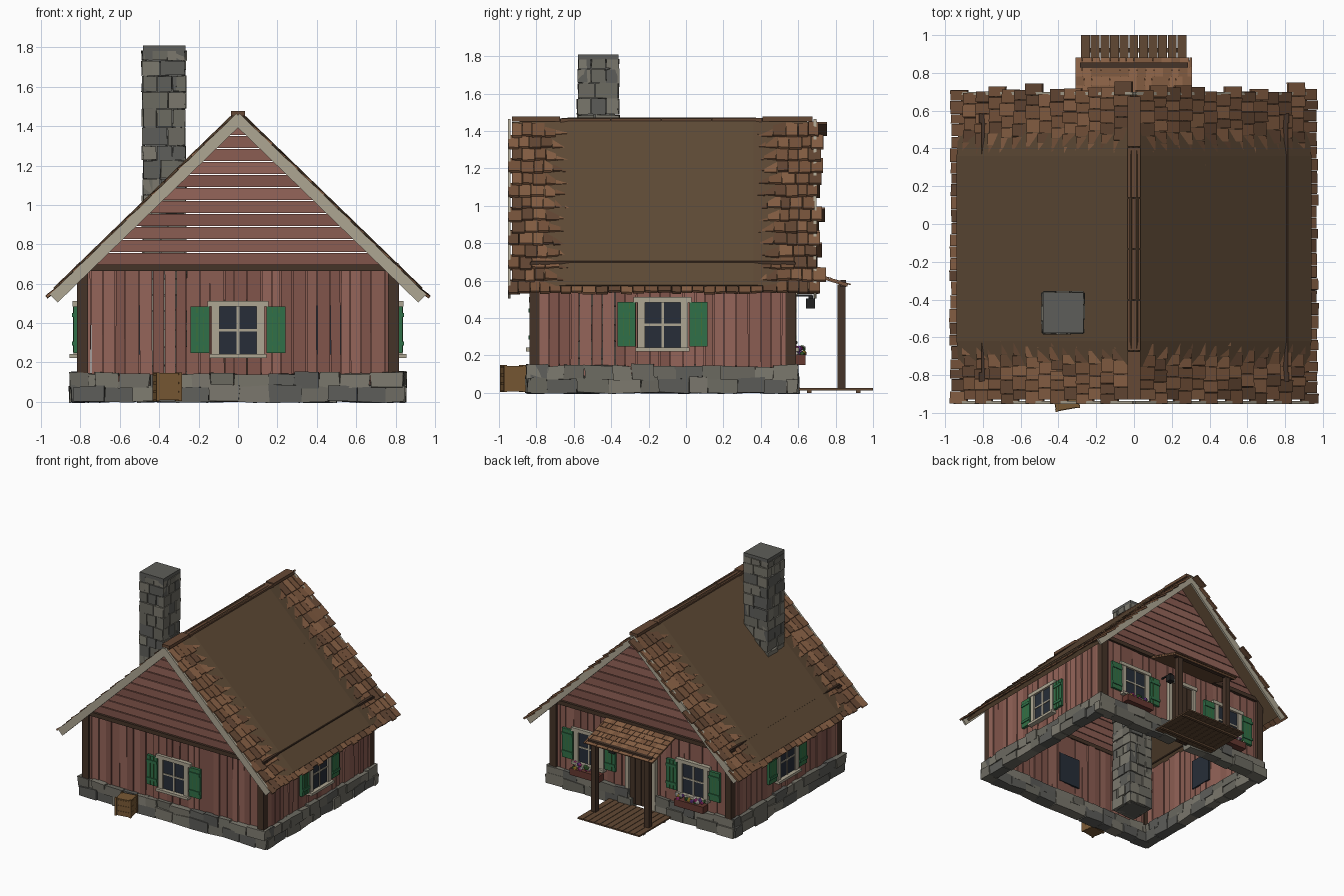
import bpy, bmesh, random
from math import atan2, pi, radians
from mathutils import Matrix, Vector, Euler

if "Cube" in bpy.data.objects:
    bpy.data.objects.remove(bpy.data.objects["Cube"])

random.seed(7)
R = random.uniform
MATS = {}


def mat(name, col):
    m = bpy.data.materials.new(name)
    m.diffuse_color = (*col, 1)
    m.use_nodes = True
    m.node_tree.nodes["Principled BSDF"].inputs["Base Color"].default_value = m.diffuse_color
    MATS[name] = m


for n, c in {
    'red_a': (.26, .11, .085), 'red_b': (.22, .09, .07), 'red_c': (.30, .13, .10),
    'stone_a': (.15, .145, .12), 'stone_b': (.11, .11, .10), 'stone_c': (.20, .19, .155),
    'roof': (.115, .07, .037), 'shingle_a': (.25, .12, .06), 'shingle_b': (.19, .09, .045),
    'shingle_c': (.13, .065, .035), 'cream': (.42, .38, .29), 'green': (.03, .16, .065),
    'glass': (.02, .027, .04), 'dark_wood': (.06, .033, .021), 'deck': (.12, .065, .033),
    'crate': (.19, .10, .035), 'planter': (.13, .04, .03), 'iron': (.015, .015, .015),
    'pink': (.6, .05, .3), 'white': (.75, .7, .65), 'violet': (.2, .06, .4),
    'yellow': (.7, .45, .05), 'leaf': (.05, .16, .04)}.items():
    mat(n, c)
REDS, STONES = ['red_a', 'red_b', 'red_c'], ['stone_a', 'stone_b', 'stone_c']
SHINGLES = ['shingle_a', 'shingle_b', 'shingle_c']


class Part:
    """Collects boxes and blobs into one named object."""
    def __init__(self, name, frame=Matrix()):
        self.name, self.frame, self.bm, self.mats = name, frame, bmesh.new(), []

    def paint(self, verts, m):
        if m not in self.mats:
            self.mats.append(m)
        for f in {f for v in verts for f in v.link_faces}:
            f.material_index = self.mats.index(m)

    def box(self, x, y, z, m, rot=(0, 0, 0), jit=0):
        """Box from (min, max) ranges, with optional rotation and corner jitter."""
        c = Vector(((x[0]+x[1])/2, (y[0]+y[1])/2, (z[0]+z[1])/2))
        s = Matrix.Diagonal((x[1]-x[0], y[1]-y[0], z[1]-z[0], 1))
        t = self.frame @ Matrix.Translation(c) @ Euler(rot).to_matrix().to_4x4() @ s
        vs = bmesh.ops.create_cube(self.bm, size=1, matrix=t)['verts']
        for v in vs:
            v.co += Vector((R(-jit, jit), R(-jit, jit), R(-jit, jit)))
        self.paint(vs, m)

    def blob(self, c, r, m):
        t = self.frame @ Matrix.Translation(c)
        self.paint(bmesh.ops.create_icosphere(self.bm, subdivisions=1, radius=r, matrix=t)['verts'], m)

    def done(self):
        bmesh.ops.recalc_face_normals(self.bm, faces=self.bm.faces)
        me = bpy.data.meshes.new(self.name)
        self.bm.to_mesh(me)
        self.bm.free()
        for m in self.mats:
            me.materials.append(MATS[m])
        ob = bpy.data.objects.new(self.name, me)
        bpy.context.collection.objects.link(ob)


def place(x, y, deg):
    return Matrix.Translation((x, y, 0)) @ Matrix.Rotation(radians(deg), 4, 'Z')


# wall frames: local x runs along the wall, local -y points outward
WALLS = {'front': (place(0, -.80, 0), .80, [0]), 'back': (place(0, .55, 180), .80, [-.47, .47]),
         'right': (place(.80, -.125, 90), .675, [0]), 'left': (place(-.80, -.125, -90), .675, [0])}

for side, (fr, half, wins) in WALLS.items():
    # vertical wall planks
    p = Part(side + '_wall_planks', fr)
    u = -half
    while u < half - .01:
        w = min(R(.045, .075), half - u)
        d = R(-.006, .006)
        p.box((u, u+w-.004), (-.012+d, .010+d), (R(.07, .11), .675), R(0, 1) and random.choice(REDS),
              (0, R(-.006, .006), 0))
        u += w
    p.done()
    # foundation stones in two courses
    p = Part(side + '_foundation', fr)
    for z0, z1 in ((0, .085), (.07, .148)):
        u = -half - .035
        while u < half + .03:
            w = min(R(.09, .19), half + .045 - u)
            d = R(-.012, .008)
            if not (side == 'back' and abs(u + w/2) < .1):
                p.box((u, u+w), (-.045+d, .04), (z0, z1+R(-.01, .004)), random.choice(STONES), jit=.006)
            u += w
    p.done()
    # windows with glass, frame, muntins and shutters
    for i, c in enumerate(wins):
        p = Part(f'{side}_window_{i+1}', fr @ Matrix.Translation((c, 0, 0)))
        p.box((-.10, .10), (-.022, .02), (.24, .49), 'glass')
        for s in (-1, 1):
            a, b = sorted((s*.095, s*.135))
            p.box((a, b), (-.035, .0), (.235, .49), 'cream')
            a, b = sorted((s*.145, s*.24))
            p.box((a, b), (-.035, -.012), (.248, .485), 'green')
            for z in (.285, .43):
                p.box((a, b), (-.042, -.03), (z, z+.022), 'green')
            for k in (1, 2):
                x = a + k*.0317
                p.box((x-.002, x+.002), (-.037, -.03), (.25, .483), 'leaf')
        p.box((-.155, .155), (-.04, 0), (.483, .512), 'cream')
        p.box((-.145, .145), (-.055, 0), (.222, .242), 'cream')
        p.box((-.007, .007), (-.028, 0), (.24, .49), 'cream')
        p.box((-.10, .10), (-.028, 0), (.358, .37), 'cream')
        p.done()
        if side == 'back':
            # flower box with blossoms
            p = Part(f'flower_box_{i+1}', fr @ Matrix.Translation((c, 0, 0)))
            p.box((-.13, .13), (-.09, -.025), (.15, .205), 'planter')
            for k in range(26):
                q = (R(-.12, .12), R(-.08, -.035), R(.205, .24))
                p.blob(q, R(.012, .018), random.choice(['pink', 'white', 'violet', 'yellow', 'leaf']))
            p.done()

# corner posts and top plates
p = Part('timber_frame')
for x in (-.79, .79):
    for y in (-.81, .56):
        p.box((x-.028, x+.028), (y-.028, y+.028), (.06, .68), 'dark_wood')
    p.box((x-.018, x+.026), (-.83, .58), (.665, .705), 'dark_wood')
for y in (-.81, .56):
    p.box((-.82, .82), (y-.025, y+.025), (.665, .698), 'dark_wood')
p.done()

# gable boards, with see-through gaps
APEX, SLOPE = 1.455, .97
for name, y in (('front_gable', -.805), ('back_gable', .555)):
    p = Part(name)
    for k in range(11):
        z = .695 + k*.066
        h = (APEX - z - .045) / SLOPE
        p.box((-h, h), (y-.011, y+.011), (z, z+.060), random.choice(REDS))
    p.done()

# roof: bulged panels, shingled edges and cream barge boards
ang = atan2(SLOPE, 1)
for s, side in ((1, 'right'), (-1, 'left')):
    fr = Matrix.Translation((0, 0, APEX)) @ Matrix.Rotation(0 if s > 0 else pi, 4, 'Z') \
        @ Matrix.Rotation(ang, 4, 'Y')
    p = Part(side + '_roof_panel', fr)
    prof = [(-.93, -.012), (-.62, .024), (.36, .024), (.69, -.012), (.69, -.03), (-.93, -.03)]
    vs = [p.bm.verts.new(fr @ Vector((0, s*y, h))) for y, h in prof]
    f = p.bm.faces.new(vs)
    ext = bmesh.ops.extrude_face_region(p.bm, geom=[f])['geom']
    new = [g for g in ext if isinstance(g, bmesh.types.BMVert)]
    bmesh.ops.translate(p.bm, verts=new, vec=fr.to_3x3() @ Vector((1.285, 0, 0)))
    p.paint(list(p.bm.verts), 'roof')
    p.done()
    p = Part(side + '_roof_shingles', fr)
    for r in range(14):
        d = .02 + r*.0925
        y = -.93 - (r % 2)*.02
        while y < .69:
            w = R(.05, .075)
            if r == 13 or y < -.58 or y > .30:
                j = R(-.008, .008)
                a, b = sorted((s*y, s*(y+w-.003)))
                p.box((d+j, d+.112+j), (a, b), (.0, .014), random.choice(SHINGLES),
                      (R(-.06, .06), -.13+R(-.03, .03), 0))
            y += w
    p.done()
    p = Part(side + '_barge_boards', fr)
    for y in (-.945, .69):
        a, b = sorted((s*(y-.008), s*(y+.008)))
        p.box((0, 1.32), (a, b), (-.045, .012), 'cream')
    p.done()

p = Part('ridge_caps')
for a, b, z in ((-.93, -.67, 1.477), (-.67, -.40, 1.468), (-.40, -.13, 1.466), (-.13, .14, 1.466),
                (.14, .41, 1.470), (.41, .68, 1.477)):
    p.box((-.035, .035), (a, b-.004), (z-.025, z), 'shingle_c')
p.done()

# stone chimney down to the ground
p = Part('chimney', place(-.375, -.47, 0))
p.box((-.09, .09), (-.09, .09), (.01, 1.78), 'stone_b')
z = 0.01
while z < 1.75:
    h = min(R(.075, .11), 1.785 - z)
    for q in range(4):
        p.frame = place(-.375, -.47, 90*q)
        u = -.108
        for w in random.choice([(.09, .126), (.126, .09), (.07, .08, .066)]):
            d = R(-.007, .005)
            p.box((u+.002, u+w-.002), (-.108+d, -.06), (z+.002, z+h-.002), random.choice(STONES), jit=.003)
            u += w
    z += h
p.frame = place(-.375, -.47, 0)
p.box((-.108, .108), (-.108, .108), (1.782, 1.81), 'stone_b')
p.done()

# door
p = Part('door', WALLS['back'][0])
for k in range(4):
    p.box((-.11+k*.055, -.058+k*.055), (-.024, .012), (.03, .52), 'dark_wood')
for x in (-.135, .105):
    p.box((x, x+.03), (-.04, 0), (.03, .53), 'cream')
p.box((-.145, .145), (-.045, 0), (.52, .55), 'cream')
p.blob((.08, -.035, .27), .012, 'iron')
p.done()

# porch deck, posts, beam and shingled canopy
p = Part('porch_deck')
for k in range(11):
    x = -.28 + k*.051
    p.box((x, x+.047), (.59, 1.0), (.014, .026), 'deck')
for y in (.66, .92):
    p.box((-.27, .27), (y-.012, y+.012), (0, .014), 'deck')
p.done()
p = Part('porch_frame')
for x in (-.24, .24):
    p.box((x-.022, x+.022), (.81, .852), (.02, .58), 'dark_wood')
p.box((-.285, .285), (.825, .855), (.565, .603), 'dark_wood')
p.done()
tilt = atan2(-.095, .30)
p = Part('porch_canopy', Matrix.Translation((0, .57, .672)) @ Matrix.Rotation(tilt, 4, 'X'))
p.box((-.305, .305), (0, .31), (-.012, 0), 'shingle_b')
for r in range(6):
    x = -.31
    while x < .305:
        w = min(R(.035, .055), .31 - x)
        p.box((x, x+w-.002), (r*.052, r*.052+.064), (0, .007), random.choice(SHINGLES[:2]), (.06, 0, 0))
        x += w
p.done()

# lantern beside the door
p = Part('lantern')
p.box((.185, .195), (.555, .675), (.515, .525), 'iron')
p.box((.166, .214), (.642, .69), (.45, .505), 'iron')
p.box((.178, .202), (.654, .678), (.505, .52), 'iron')
p.done()

# wooden crate
p = Part('crate', place(-.36, -.925, 10))
p.box((-.062, .062), (-.055, .055), (.008, .145), 'crate')
for x in (-.066, .05):
    for y in (-.06, .044):
        p.box((x, x+.016), (y, y+.016), (.005, .15), 'crate')
for z in (.01, .055, .10):
    p.box((-.064, .064), (-.058, .058), (z, z+.036), 'crate')
p.done()
